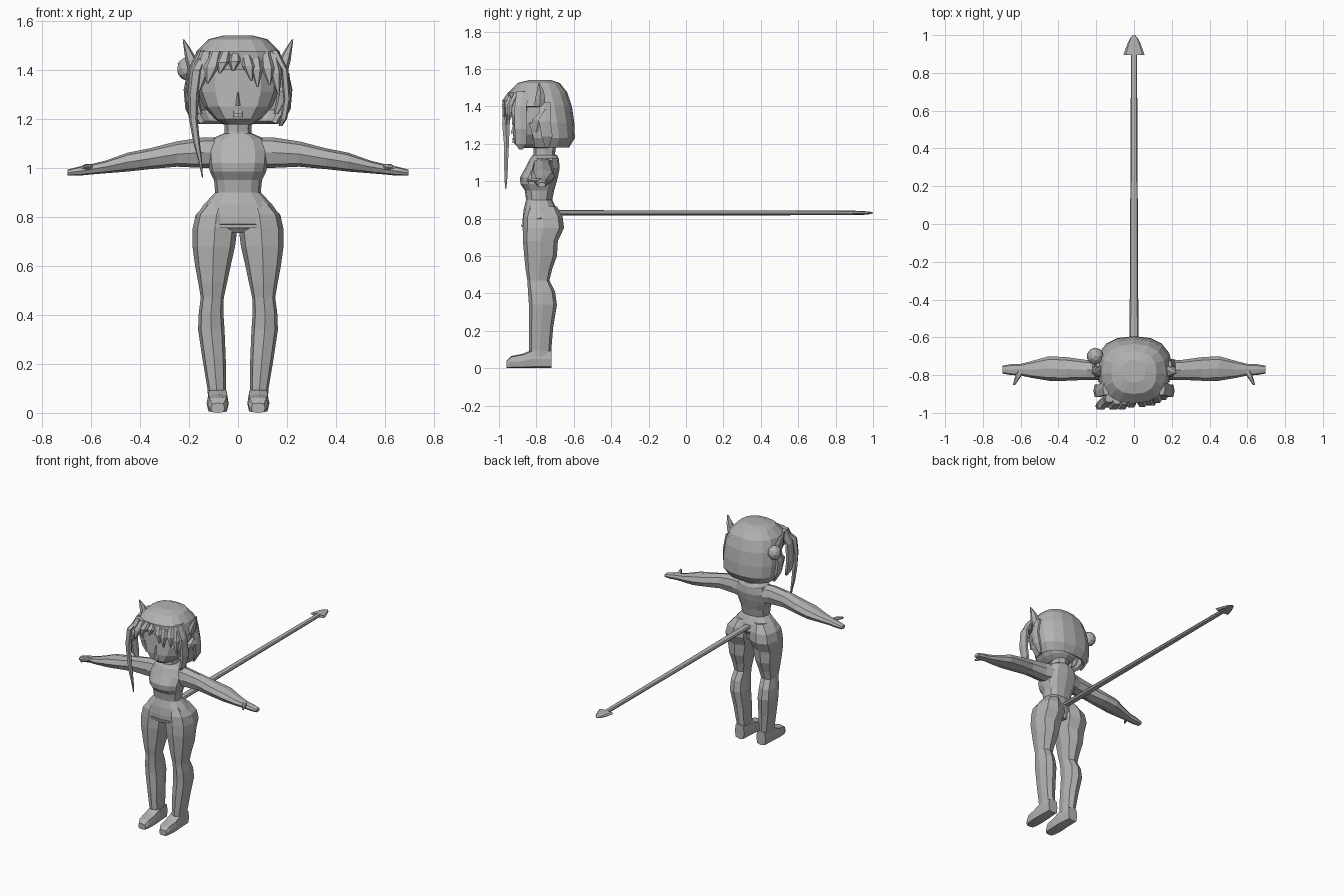
import bpy, bmesh, math
from mathutils import Vector

mat = bpy.data.materials.new("plain grey")
mat.diffuse_color = (0.45, 0.45, 0.45, 1)


def finish(name, bm):
    bmesh.ops.recalc_face_normals(bm, faces=bm.faces)
    me = bpy.data.meshes.new(name)
    bm.to_mesh(me)
    bm.free()
    me.materials.append(mat)
    ob = bpy.data.objects.new(name, me)
    bpy.context.collection.objects.link(ob)
    return ob


def loft(name, rings, axis="z", n=8, p=2.4, mirror=False, drop=None):
    """Rings are (position, u0, u1, v0, v1): bounds of each cross-section along an axis."""
    for side in ((1, -1) if mirror else (1,)):
        bm = bmesh.new()
        loops = []
        for a, u0, u1, v0, v1 in rings:
            loop = []
            for i in range(n):
                t = 2 * math.pi * i / n
                c, s = math.cos(t), math.sin(t)
                c = math.copysign(abs(c) ** (2 / p), c)
                s = math.copysign(abs(s) ** (2 / p), s)
                u = (u0 + u1) / 2 + c * (u1 - u0) / 2
                v = (v0 + v1) / 2 + s * (v1 - v0) / 2
                co = {"z": (u, v, a), "x": (a, u, v), "y": (u, a, v)}[axis]
                loop.append(bm.verts.new((co[0] * side, co[1], co[2])))
            loops.append(loop)
        for A, B in zip(loops, loops[1:]):
            for i in range(n):
                j = (i + 1) % n
                bm.faces.new((A[i], A[j], B[j], B[i]))
        bm.faces.new(loops[0])
        bm.faces.new(loops[-1])
        if drop:
            gone = [f for f in bm.faces if drop(f.calc_center_median())]
            bmesh.ops.delete(bm, geom=gone, context="FACES")
        label = name + ("" if not mirror else "_left" if side > 0 else "_right")
        ob = finish(label, bm)
    return ob


# torso, hips and neck
loft("torso", [
    (.735, -.03, .03, -.85, -.70), (.77, -.15, .15, -.873, -.70),
    (.80, -.175, .175, -.873, -.68), (.85, -.14, .14, -.868, -.69),
    (.90, -.093, .093, -.855, -.715), (.95, -.098, .098, -.862, -.705),
    (.985, -.115, .115, -.885, -.695), (1.02, -.122, .122, -.888, -.685),
    (1.07, -.125, .125, -.86, -.675), (1.12, -.105, .105, -.835, -.68),
    (1.14, -.06, .06, -.82, -.69)], n=12)
loft("neck", [(1.10, -.062, .062, -.825, -.69), (1.15, -.055, .055, -.815, -.70),
              (1.22, -.058, .058, -.82, -.69)])
loft("hem_band", [(.755, -.12, .12, -.879, -.82), (.768, -.125, .125, -.879, -.82)], n=8)

# legs
loft("leg", [
    (.03, .05, .12, -.83, -.725), (.10, .05, .125, -.84, -.72),
    (.22, .05, .145, -.84, -.71), (.34, .055, .163, -.84, -.69),
    (.41, .06, .16, -.845, -.70), (.47, .058, .152, -.848, -.73),
    (.53, .045, .162, -.858, -.715), (.60, .03, .175, -.865, -.69),
    (.68, .012, .186, -.872, -.685), (.75, .003, .186, -.873, -.652),
    (.81, .003, .172, -.87, -.66), (.865, .02, .12, -.85, -.69)],
    p=2.7, mirror=True)
loft("foot", [
    (-.96, .055, .11, 0, .04), (-.935, .042, .122, 0, .065),
    (-.87, .038, .128, 0, .078), (-.82, .04, .125, 0, .10),
    (-.72, .048, .12, 0, .10)], axis="y", p=4, mirror=True)

# arms and hands
loft("arm", [
    (.08, -.82, -.70, 1.0, 1.125), (.14, -.825, -.715, 1.0, 1.125),
    (.25, -.825, -.72, 1.005, 1.108), (.36, -.83, -.705, .995, 1.08),
    (.45, -.83, -.70, .985, 1.062), (.54, -.815, -.725, .978, 1.03),
    (.60, -.802, -.74, .973, 1.015), (.65, -.80, -.742, .968, 1.005),
    (.695, -.792, -.75, .968, .993)], axis="x", mirror=True)
loft("thumb", [
    (-.77, .575, .615, .985, 1.015), (-.81, .60, .63, .993, 1.017),
    (-.853, .63, .642, .995, 1.008)], axis="y", n=6, mirror=True)

# head and ears
loft("head", [
    (1.178, -.06, .06, -.89, -.70), (1.20, -.095, .095, -.918, -.67),
    (1.25, -.14, .14, -.925, -.645), (1.31, -.165, .165, -.918, -.635),
    (1.40, -.168, .168, -.91, -.635), (1.48, -.14, .14, -.88, -.66)], n=12)
loft("ear", [
    (1.22, .145, .165, -.82, -.79), (1.27, .155, .195, -.83, -.77),
    (1.33, .16, .215, -.825, -.745), (1.385, .19, .21, -.765, -.74)],
    n=6, mirror=True)
loft("nose", [(1.255, -.012, .012, -.938, -.90), (1.31, -.006, .006, -.922, -.90)], n=4)
for i, z in enumerate((1.208, 1.222)):
    loft("lip_%d" % i, [(z, -.022, .022, -.931, -.88), (z + .010, -.022, .022, -.927, -.88)], n=8)

# hair: bob shell with an open face, then locks
shell = loft("hair_shell", [
    (1.54, -.06, .06, -.84, -.72), (1.525, -.12, .12, -.90, -.675),
    (1.475, -.17, .17, -.95, -.635), (1.40, -.193, .193, -.945, -.61),
    (1.31, -.202, .202, -.93, -.597), (1.23, -.195, .195, -.90, -.594),
    (1.18, -.165, .165, -.88, -.625)], n=16,
    drop=lambda c: (c.z < 1.41 and c.y < -.80) or c.z < 1.19)
m = shell.modifiers.new("thickness", "SOLIDIFY")
m.thickness, m.offset = .02, -1


def bang(i, x_top, x_tip, z_tip, w, y):
    zs = 1.475
    mid = x_top * .45 + x_tip * .55
    loft("bang_%d" % i, [
        (zs, x_top - w * .7, x_top + w * .7, y + .03, y + .07),
        (zs * .5 + z_tip * .5, mid - w, mid + w, y, y + .04),
        (z_tip, x_tip - .004, x_tip + .004, y + .005, y + .02)], n=6)


# fringe swept across the forehead
fringe = [(-.13, -.165, 1.30, .034, -.975), (-.09, -.125, 1.345, .032, -.985),
          (-.05, -.075, 1.385, .028, -.985), (-.01, -.02, 1.395, .026, -.975),
          (.03, .055, 1.355, .026, -.97), (.07, .08, 1.33, .026, -.96),
          (.11, .13, 1.34, .028, -.95), (.14, .165, 1.30, .026, -.935)]
for i, f in enumerate(fringe):
    bang(i, *f)

# long strand on one side and the locks framing the face
loft("long_strand", [
    (1.47, -.15, -.12, -.93, -.88), (1.40, -.195, -.145, -.985, -.93),
    (1.30, -.205, -.16, -.985, -.94), (1.20, -.20, -.165, -.975, -.945),
    (1.10, -.182, -.155, -.975, -.95), (1.03, -.162, -.147, -.972, -.953),
    (.96, -.147, -.143, -.968, -.96)], n=6)
loft("side_lock", [
    (1.48, .13, .165, -.91, -.83), (1.40, .175, .205, -.92, -.85),
    (1.28, .185, .215, -.92, -.845), (1.20, .172, .20, -.915, -.85),
    (1.17, .165, .18, -.895, -.87)], n=6, mirror=True)
loft("rear_lock", [
    (1.42, .18, .20, -.79, -.72), (1.32, .195, .222, -.79, -.72),
    (1.24, .19, .215, -.775, -.71), (1.18, .17, .18, -.755, -.73)], n=6, mirror=True)

# bun on one side
bm = bmesh.new()
bmesh.ops.create_icosphere(bm, subdivisions=2, radius=.045)
for v in bm.verts:
    v.co = Vector((-.205, -.70, 1.405)) + Vector((v.co.x, v.co.y, v.co.z * 1.1))
finish("hair_bun", bm)

# horns
loft("horn", [
    (1.40, .155, .205, -.815, -.75), (1.44, .165, .215, -.81, -.75),
    (1.48, .19, .22, -.80, -.757), (1.525, .22, .226, -.79, -.783)], n=6, mirror=True)

# tail with arrow tip
loft("tail", [(-.70, -.024, .024, .817, .845), (.91, -.016, .016, .818, .842)], axis="y", n=8)
loft("tail_tip", [
    (.895, -.056, .056, .82, .842), (.95, -.037, .037, .82, .84),
    (.985, -.02, .02, .824, .837), (1.0, -.006, .006, .828, .833)], axis="y", n=8, p=3)
